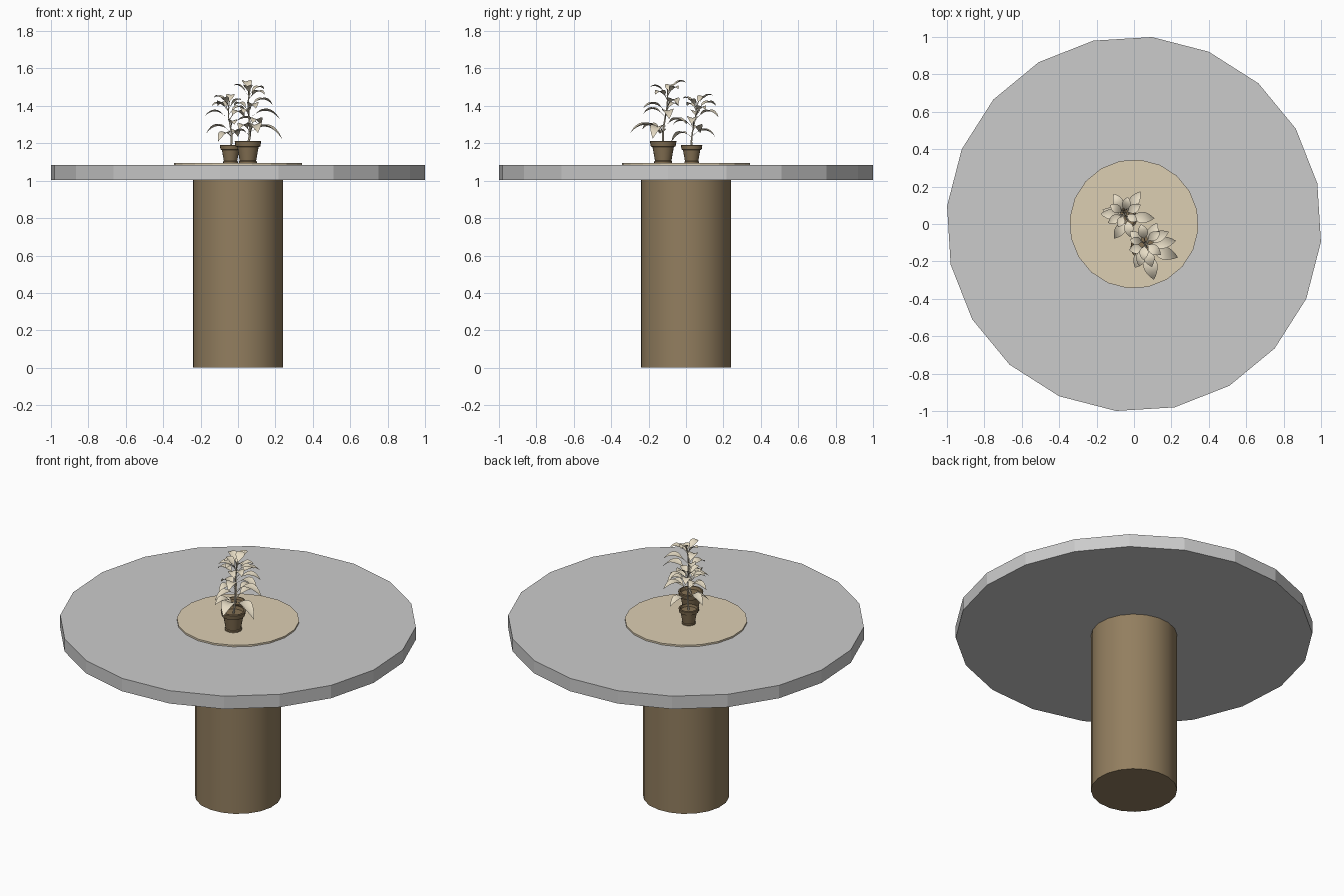
import bpy, bmesh
from math import sin, cos, pi, radians
from mathutils import Vector

if "Cube" in bpy.data.objects:
    bpy.data.objects.remove(bpy.data.objects["Cube"])


def material(name, rgb):
    m = bpy.data.materials.new(name)
    m.diffuse_color = (*rgb, 1)
    m.use_nodes = True
    m.node_tree.nodes["Principled BSDF"].inputs["Base Color"].default_value = m.diffuse_color
    return m


WOOD = material("wood", (0.29, 0.21, 0.115))
MAT = material("mat_cream", (0.72, 0.62, 0.45))
POT = material("pot_brown", (0.24, 0.17, 0.09))
LEAF = material("leaf_cream", (0.80, 0.72, 0.56))


def finish(name, bm, mat=None, smooth=True, angle=35, loc=(0, 0, 0)):
    me = bpy.data.meshes.new(name)
    bm.to_mesh(me)
    bm.free()
    ob = bpy.data.objects.new(name, me)
    ob.location = loc
    bpy.context.collection.objects.link(ob)
    if mat:
        me.materials.append(mat)
    for p in me.polygons:
        p.use_smooth = smooth
    if smooth:
        me.set_sharp_from_angle(angle=radians(angle))
    return ob


def lathe(name, profile, n, start=0, mat=None, smooth=True, loc=(0, 0, 0)):
    """Revolve (radius, z) points and cap both ends."""
    bm = bmesh.new()
    rings = []
    for r, z in profile:
        rings.append([bm.verts.new((r * cos(radians(start) + 2 * pi * i / n),
                                    r * sin(radians(start) + 2 * pi * i / n), z))
                      for i in range(n)])
    for a, b in zip(rings, rings[1:]):
        for i in range(n):
            j = (i + 1) % n
            bm.faces.new((a[i], a[j], b[j], b[i]))
    bm.faces.new(rings[0][::-1])
    bm.faces.new(rings[-1])
    return finish(name, bm, mat, smooth, loc=loc)


def tube(bm, points, radii, n=6):
    rings = []
    for p, r in zip(points, radii):
        rings.append([bm.verts.new(p + Vector((r * cos(2 * pi * i / n), r * sin(2 * pi * i / n), 0)))
                      for i in range(n)])
    for a, b in zip(rings, rings[1:]):
        for i in range(n):
            j = (i + 1) % n
            bm.faces.new((a[i], a[j], b[j], b[i]))
    bm.faces.new(rings[-1])


def leaf(bm, origin, angle, reach, tip_z, width, drop):
    """Arched, V-folded leaf blade on a thin stalk."""
    out = Vector((cos(radians(angle)), sin(radians(angle)), 0))
    side = Vector((-out.y, out.x, 0))
    rows, n = [], 9
    for k in range(n + 1):
        t = k / n
        s = max(0, (t - 0.22) / 0.78)
        w = 0.0025 + width * sin(pi * s ** 0.8) if k < n else 0.0003
        z = origin.z + (tip_z - origin.z) * t + drop * 4 * t * (1 - t)
        p = origin + out * (reach * (t * 1.08 - 0.08 * t * t))
        p.z = z
        up = Vector((0, 0, 0.35 * w))
        rows.append([bm.verts.new(p + side * w + up), bm.verts.new(p),
                     bm.verts.new(p - side * w + up)])
    for a, b in zip(rows, rows[1:]):
        for i in (0, 1):
            bm.faces.new((a[i + 1], b[i + 1], b[i], a[i]))


def plant(name, loc, s, lean, height, leaves):
    # pot with foot, rim and recessed soil
    lathe(name + "_pot", [(r * s, z * s) for r, z in (
        (0.048, 0), (0.048, 0.008), (0.044, 0.012), (0.057, 0.085), (0.066, 0.088),
        (0.071, 0.115), (0.068, 0.118), (0.060, 0.118), (0.056, 0.1))], 20, mat=POT, loc=loc)
    # stem
    bm = bmesh.new()
    base = Vector((0, 0, 0.09 * s))
    top = Vector((*lean, height))
    sway = Vector((0.008, -0.006, 0))
    pts = [base.lerp(top, t / 6) + sway * sin(2 * pi * t / 6) for t in range(7)]
    tube(bm, pts, [0.007 * s - 0.0007 * i for i in range(7)])
    finish(name + "_stem", bm, LEAF, loc=loc)
    # leaves
    bm = bmesh.new()
    for ang, reach, tip, rise, width in leaves:
        z = max(0.1 * s, min(height, tip - loc[2] - rise))
        t = (z - base.z) / (height - base.z)
        o = base.lerp(top, t) + sway * sin(2 * pi * t)
        leaf(bm, o, ang, reach, tip - loc[2], width, 0.035 * reach / 0.13)
    finish(name + "_leaves", bm, LEAF, angle=60, loc=loc)


# table
lathe("pedestal", [(0.243, 0), (0.243, 1.005)], 20, -5.5, WOOD)
lathe("table_top", [(1.004, 1.005), (1.004, 1.085)], 20, -5.5, None, False)
lathe("centre_mat", [(0.345, 1.085), (0.345, 1.095)], 20, -5.5, MAT, False)

# potted plants: leaf = angle, reach, tip height, rise above its node, half width
plant("large_plant", (0.053, -0.122, 1.095), 1.0, (0.012, 0.022), 0.395, [
    (-76, 0.18, 1.255, 0.01, 0.036), (-18, 0.18, 1.225, -0.03, 0.033),
    (-118, 0.125, 1.275, 0.02, 0.030), (190, 0.09, 1.25, 0.01, 0.024),
    (65, 0.14, 1.30, 0.02, 0.028), (8, 0.165, 1.33, 0.0, 0.030),
    (25, 0.145, 1.405, 0.02, 0.027), (-72, 0.13, 1.385, 0.02, 0.028),
    (140, 0.10, 1.40, 0.03, 0.024), (-105, 0.12, 1.36, 0.02, 0.027),
    (103, 0.10, 1.525, 0.06, 0.025), (-37, 0.11, 1.46, 0.03, 0.025),
    (35, 0.10, 1.49, 0.04, 0.022), (-95, 0.095, 1.50, 0.05, 0.022),
    (170, 0.08, 1.51, 0.06, 0.020)])
plant("small_plant", (-0.04, 0.03, 1.095), 0.81, (-0.005, 0.025), 0.33, [
    (57, 0.15, 1.34, 0.02, 0.026), (162, 0.14, 1.255, 0.0, 0.027),
    (236, 0.13, 1.21, -0.02, 0.026), (-4, 0.15, 1.30, 0.01, 0.028),
    (118, 0.12, 1.40, 0.03, 0.025), (-80, 0.11, 1.30, 0.02, 0.023),
    (178, 0.13, 1.345, 0.02, 0.025), (75, 0.13, 1.235, 0.0, 0.025),
    (30, 0.10, 1.38, 0.03, 0.022), (150, 0.09, 1.445, 0.05, 0.021),
    (80, 0.09, 1.455, 0.06, 0.021), (-30, 0.08, 1.43, 0.05, 0.019),
    (-115, 0.08, 1.44, 0.05, 0.019), (210, 0.10, 1.40, 0.03, 0.021)])
